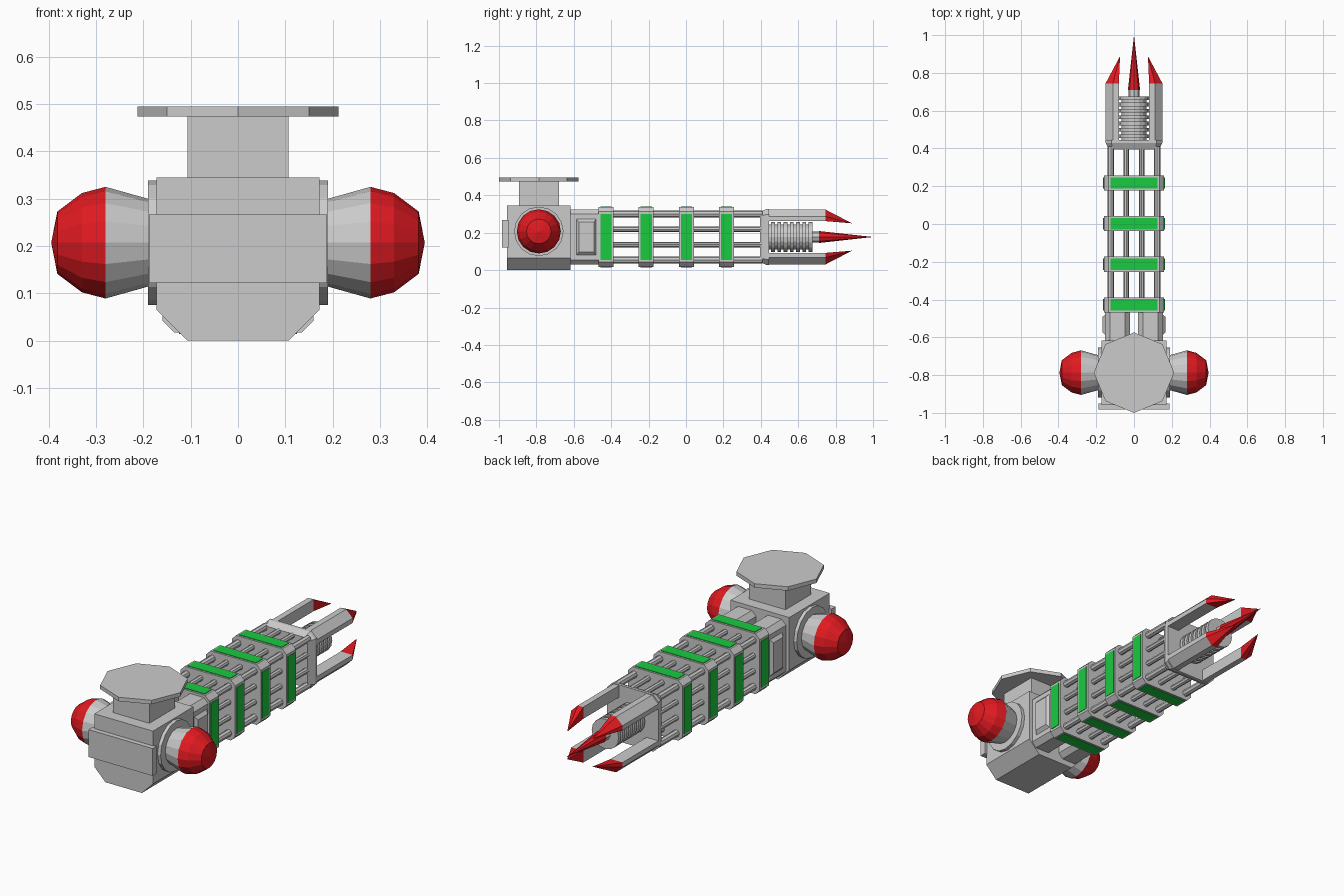
import bpy, bmesh, math
from mathutils import Vector

if "Cube" in bpy.data.objects:
    bpy.data.objects.remove(bpy.data.objects["Cube"])

ZC = 0.177   # height of the boom axis
RED = bpy.data.materials.new("red")
RED.diffuse_color = (0.75, 0.01, 0.015, 1)
RED.use_nodes = True
RED.node_tree.nodes["Principled BSDF"].inputs["Base Color"].default_value = RED.diffuse_color
GREEN = bpy.data.materials.new("green")
GREEN.diffuse_color = (0.01, 0.6, 0.05, 1)
GREEN.use_nodes = True
GREEN.node_tree.nodes["Principled BSDF"].inputs["Base Color"].default_value = GREEN.diffuse_color


def finish(name, bm, mat=None):
    bmesh.ops.recalc_face_normals(bm, faces=bm.faces)
    me = bpy.data.meshes.new(name)
    bm.to_mesh(me)
    bm.free()
    ob = bpy.data.objects.new(name, me)
    bpy.context.collection.objects.link(ob)
    if mat:
        me.materials.append(mat)
    return ob


def loft(name, loops, mat=None):
    """Join closed loops of equal length and cap both ends."""
    bm = bmesh.new()
    rows = [[bm.verts.new(p) for p in lp] for lp in loops]
    n = len(rows[0])
    for a, b in zip(rows, rows[1:]):
        for i in range(n):
            j = (i + 1) % n
            bm.faces.new((a[i], a[j], b[j], b[i]))
    bm.faces.new(rows[0])
    bm.faces.new(rows[-1])
    bmesh.ops.remove_doubles(bm, verts=bm.verts, dist=1e-5)
    return finish(name, bm, mat)


def box(name, x0, x1, y0, y1, z0, z1, mat=None):
    return loft(name, [[(x0, y0, z), (x1, y0, z), (x1, y1, z), (x0, y1, z)]
                       for z in (z0, z1)], mat)


def lathe(name, axis, center, profile, n, mat=None, turn=0.0):
    """Revolve (distance, radius) pairs about x, y or z."""
    k = "xyz".index(axis)
    loops = []
    for t, r in profile:
        lp = []
        for i in range(n):
            a = turn + 2 * math.pi * i / n
            v = Vector(center)
            v[k] += t
            v[(k + 1) % 3] += max(r, 1e-6) * math.cos(a)
            v[(k + 2) % 3] += max(r, 1e-6) * math.sin(a)
            lp.append(v)
        loops.append(lp)
    return loft(name, loops, mat)


def chamfered(y, h, c):
    """Square cross-section with cut corners around the boom axis."""
    pts = [(h, h - c), (h - c, h), (c - h, h), (-h, h - c),
           (-h, c - h), (c - h, -h), (h - c, -h), (h, c - h)]
    return [(x, y, ZC + z) for x, z in pts]


# Mount: octagonal plate, neck, body with cut lower edges, front band
lathe("mount_plate", "z", (0, -0.787, 0.474), [(0, 0.213), (0.021, 0.213)], 8)
box("mount_neck", -0.107, 0.107, -0.894, -0.68, 0.33, 0.48)
body = [(-0.172, 0.345), (0.172, 0.345), (0.172, 0.065),
        (0.107, 0), (-0.107, 0), (-0.172, 0.065)]
loft("main_body", [[(x, y, z) for x, z in body] for y in (-0.957, -0.618)])
box("front_band", -0.188, 0.188, -0.983, -0.95, 0.122, 0.267)

# Side hubs with red domes
for s, side in ((-1, "left"), (1, "right")):
    c = (0, -0.787, 0.207)
    lathe(side + "_flange", "x", c, [(s * 0.16, 0.132), (s * 0.19, 0.132)], 16)
    lathe(side + "_hub", "x", c, [(s * 0.18, 0.09), (s * 0.28, 0.118)], 16)
    lathe(side + "_dome", "x", c, [(s * 0.28, 0.118), (s * 0.33, 0.105),
                                   (s * 0.382, 0.066), (s * 0.395, 0)], 16, RED)

    # Boom root block, split down the middle, with a raised side pad
    a, b, k = 0.022, 0.153, 0.025
    root = [(a, -0.147 + k), (a + k, -0.147), (b - k, -0.147), (b, -0.147 + k),
            (b, 0.147 - k), (b - k, 0.147), (a + k, 0.147), (a, 0.147 - k)]
    loft(side + "_root_block", [[(s * x, y, ZC + z) for x, z in root]
                                for y in (-0.63, -0.45)])
    loft(side + "_root_pad", [[(s * x, -0.533 + i * hy, ZC + j * hz)
                               for i, j in ((-1, -1), (1, -1), (1, 1), (-1, 1))]
                              for x, hy, hz in ((0.15, 0.055, 0.1), (0.168, 0.04, 0.08))])

# Boom rings with green panels on all four sides
for i, y in enumerate((-0.428, -0.213, 0.002, 0.217)):
    loft(f"boom_ring_{i}", [chamfered(y - 0.04, 0.16, 0.025),
                            chamfered(y + 0.04, 0.16, 0.025)])
    for s in (-1, 1):
        x0, x1 = sorted((s * 0.15, s * 0.163))
        box(f"side_panel_{i}", x0, x1, y - 0.03, y + 0.03, ZC - 0.122, ZC + 0.122, GREEN)
        box(f"flat_panel_{i}", -0.125, 0.125, y - 0.03, y + 0.03, ZC + x0, ZC + x1, GREEN)

# Twelve rods around the boom
offs = (-0.123, -0.041, 0.041, 0.123)
for x in offs:
    for z in offs:
        if max(abs(x), abs(z)) > 0.1:
            r = 0.018 if abs(x) == abs(z) else 0.014
            lathe("boom_rod", "y", (x, 0, ZC + z), [(-0.45, r), (0.41, r)], 8)

# Flared end plate and four corner claws with red points
loft("claw_plate", [chamfered(0.395, 0.132, 0.02), chamfered(0.43, 0.15, 0.03),
                    chamfered(0.445, 0.15, 0.03)])
claw = [(0.08, 0.085), (0.15, 0.085), (0.15, 0.11), (0.112, 0.147), (0.08, 0.147)]
for sx in (-1, 1):
    for sz in (-1, 1):
        base = lambda y: [(sx * x, y, ZC + sz * z) for x, z in claw]
        loft("claw_arm", [base(0.43), base(0.745)])
        tip = [(sx * 0.074, 0.888, ZC + sz * 0.073)] * len(claw)
        loft("claw_point", [base(0.745), tip], RED)

# Ribbed core, stem and central spike
c = (0, 0, ZC)
lathe("core", "y", c, [(0.43, 0.066), (0.67, 0.066)], 16)
for i in range(7):
    y = 0.455 + i * 0.0335
    lathe("core_rib", "y", c, [(y, 0.079), (y + 0.02, 0.079)], 16)
lathe("spike_stem", "y", c, [(0.66, 0.03), (0.715, 0.03)], 8)
lathe("spike", "y", c, [(0.71, 0.032), (1.0, 0)], 8, RED)
